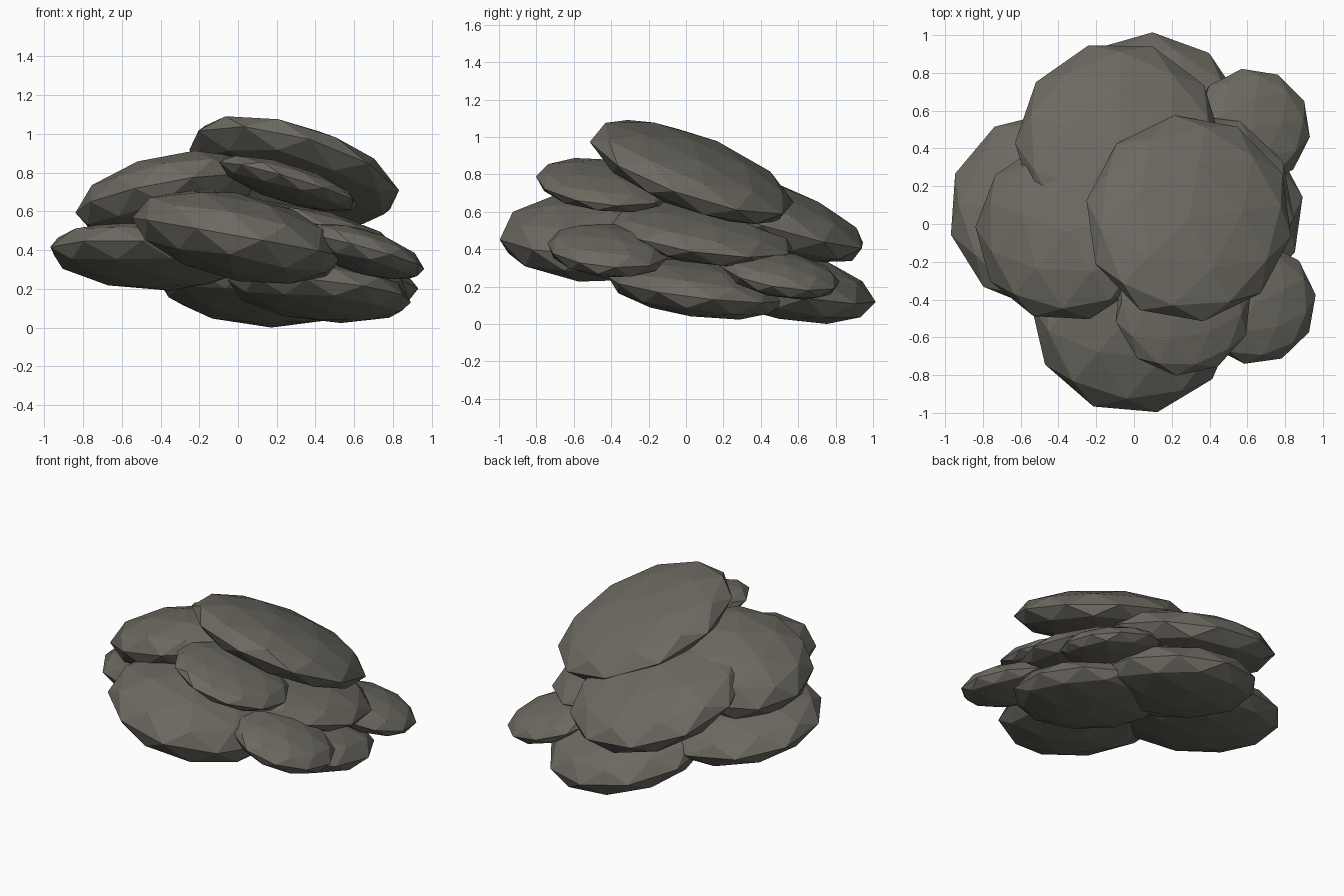
import bpy, bmesh, math
from mathutils import Matrix

if "Cube" in bpy.data.objects:
    bpy.data.objects.remove(bpy.data.objects["Cube"])

rock = bpy.data.materials.new("dark_warm_grey_rock")
rock.diffuse_color = (0.150, 0.141, 0.118, 1)
rock.use_nodes = True
rock.node_tree.nodes["Principled BSDF"].inputs["Base Color"].default_value = rock.diffuse_color

# name: centre x, y, z, flat radius, half thickness, slope along x, slope along y, turn
STONES = {
    "top_stone":         (0.29, 0.03, 0.80, 0.55, 0.172, -0.25, -0.33, 8),
    "back_stone":        (-0.08, 0.42, 0.565, 0.55, 0.190, -0.10, -0.30, 17),
    "back_base_stone":   (0.08, 0.50, 0.20, 0.515, 0.185, -0.10, -0.18, 34),
    "left_upper_stone":  (-0.36, -0.04, 0.67, 0.48, 0.205, 0.18, -0.15, 15),
    "left_lower_stone":  (-0.46, 0.07, 0.36, 0.525, 0.165, -0.05, -0.14, 32),
    "front_stone":       (0.00, -0.46, 0.455, 0.55, 0.228, -0.18, -0.01, 13),
    "front_small_stone": (0.26, -0.44, 0.73, 0.365, 0.098, -0.29, -0.10, 30),
    "middle_stone":      (0.35, 0.09, 0.465, 0.50, 0.130, -0.20, -0.14, 11),
    "right_base_stone":  (0.42, 0.06, 0.175, 0.48, 0.148, -0.10, -0.12, 28),
    "right_back_stone":  (0.62, 0.51, 0.25, 0.315, 0.105, -0.22, -0.15, 9),
    "right_front_stone": (0.64, -0.42, 0.38, 0.325, 0.118, -0.27, -0.08, 26),
}


def add_stone(name, x, y, z, r, half, slope_x, slope_y, turn):
    """Flattened faceted boulder, turned about z and leaned by its slopes."""
    bm = bmesh.new()
    bmesh.ops.create_icosphere(bm, subdivisions=2, radius=1)
    lean = Matrix(((1, 0, 0, 0), (0, 1, 0, 0),
                   (slope_x, slope_y, 1, 0), (0, 0, 0, 1)))
    shape = (Matrix.Translation((x, y, z)) @ lean
             @ Matrix.Diagonal((r, r, half, 1))
             @ Matrix.Rotation(math.radians(turn), 4, 'Z'))
    bm.transform(shape)
    mesh = bpy.data.meshes.new(name)
    bm.to_mesh(mesh)
    bm.free()
    mesh.materials.append(rock)
    ob = bpy.data.objects.new(name, mesh)
    bpy.context.collection.objects.link(ob)
    return ob


# Pile of overlapping stones
pile = [add_stone(name, *dims) for name, dims in STONES.items()]

# Rest the pile on the ground
floor = min(v.co.z for ob in pile for v in ob.data.vertices)
for ob in pile:
    ob.data.transform(Matrix.Translation((0, 0, -floor)))
